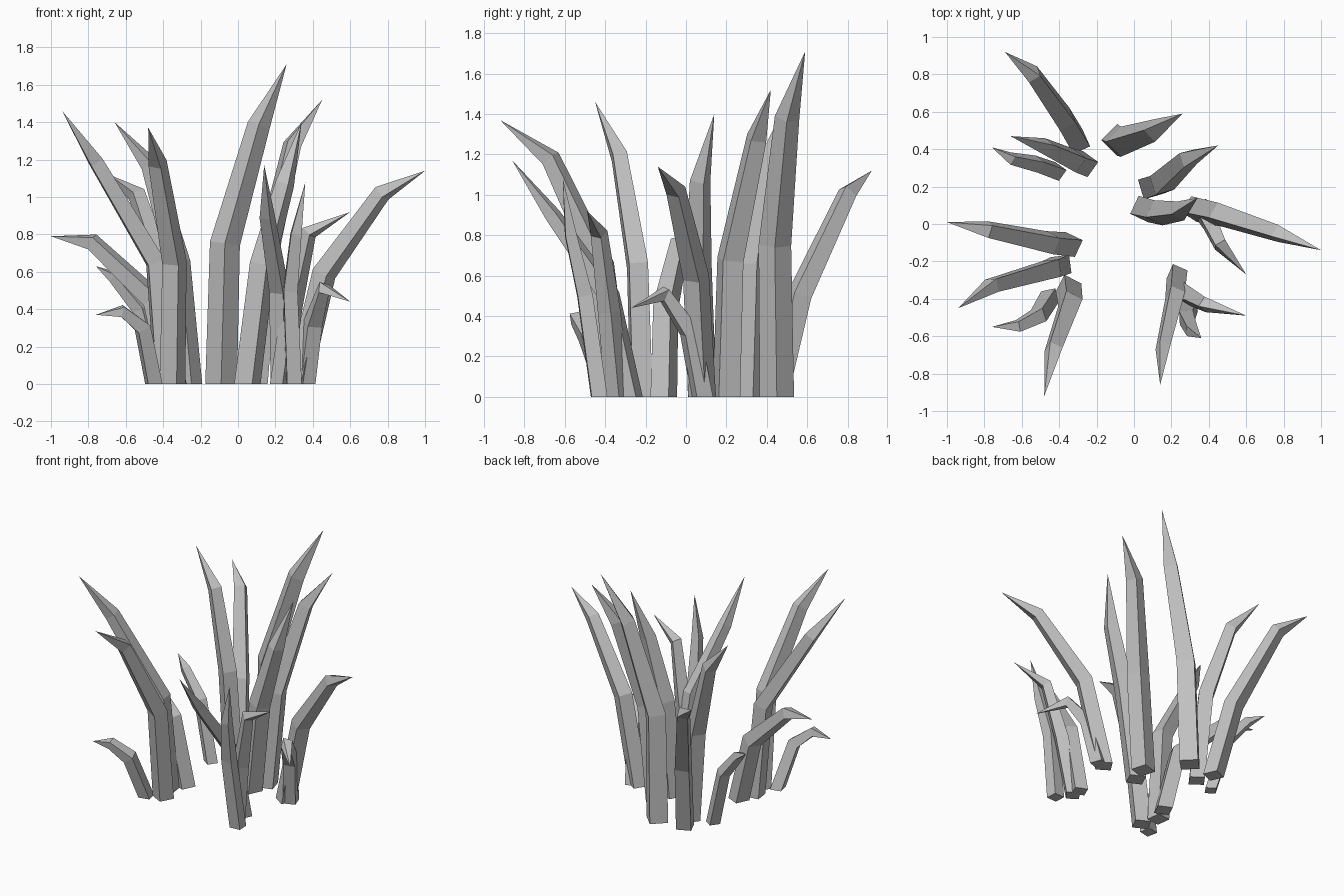
import bpy
import math
from mathutils import Vector

default_cube = bpy.data.objects.get("Cube")
if default_cube:
    bpy.data.objects.remove(default_cube, do_unlink=True)

# One plain grey for the whole plant
GREY = (.53, .53, .53, 1)
leaf_grey = bpy.data.materials.new("leaf_grey")
leaf_grey.use_nodes = True
leaf_grey.diffuse_color = GREY
shader = leaf_grey.node_tree.nodes["Principled BSDF"]
shader.inputs["Base Color"].default_value = GREY
shader.inputs["Roughness"].default_value = .9

SIDES = 4
TAPER = (1, .95, .72)          # width at foot, knee and shoulder


def blade(name, radius, foot, knee, shoulder, tip, roll=30):
    """Four-sided stalk that bends twice and closes in a point."""
    path = [Vector((*foot, 0)), Vector(knee), Vector(shoulder), Vector(tip)]
    lean = path[-1] - path[0]
    across = Vector((-lean.y, lean.x, 0)).normalized()

    verts = []
    for i, scale in enumerate(TAPER):
        # Foot is cut level; the other rings are mitred to the bend
        if i == 0:
            along = Vector((0, 0, 1))
        else:
            before = (path[i] - path[i - 1]).normalized()
            after = (path[i + 1] - path[i]).normalized()
            along = (before + after).normalized()
        side = (across - along * across.dot(along)).normalized()
        up = along.cross(side)
        for k in range(SIDES):
            angle = math.radians(roll) + math.tau * k / SIDES
            offset = side * math.cos(angle) + up * math.sin(angle)
            verts.append(path[i] + offset * radius * scale)
    point = len(verts)
    verts.append(path[-1])

    # Bottom cap, wall quads, then the pointed end
    faces = [tuple(reversed(range(SIDES)))]
    for i in range(len(TAPER)):
        for k in range(SIDES):
            a = i * SIDES + k
            b = i * SIDES + (k + 1) % SIDES
            if i < len(TAPER) - 1:
                faces.append((a, b, b + SIDES, a + SIDES))
            else:
                faces.append((a, b, point))

    mesh = bpy.data.meshes.new(name)
    mesh.from_pydata(verts, [], faces)
    mesh.materials.append(leaf_grey)
    mesh.update()
    obj = bpy.data.objects.new(name, mesh)
    bpy.context.collection.objects.link(obj)
    return obj


# Tall blades
blade("tall_blade_back", .085,
      (-.09, .45), (-.07, .44, .75), (.11, .5, 1.38), (.26, .59, 1.71), roll=68)
blade("tall_blade_back_left", .078,
      (.09, .2), (.15, .22, .68), (.29, .35, 1.28), (.45, .42, 1.52))
blade("tall_blade_centre", .075,
      (.05, .08), (.13, .06, .64), (.25, .07, 1.07), (.34, .14, 1.4), roll=8)
blade("tall_blade_front_right", .072,
      (-.35, -.34), (-.34, -.42, .65), (-.43, -.67, 1.18), (-.48, -.92, 1.37))
blade("tall_blade_right", .07,
      (-.39, -.22), (-.44, -.24, .65), (-.76, -.33, 1.19), (-.94, -.45, 1.46))
blade("tall_blade_back_right", .07,
      (-.26, .32), (-.32, .34, .65), (-.47, .41, 1.17), (-.66, .47, 1.4))

# Middle blades
blade("middle_blade_left", .07,
      (.32, .08), (.46, .05, .59), (.77, -.05, 1.02), (1, -.14, 1.14))
blade("middle_blade_back_right", .07,
      (-.3, .44), (-.37, .56, .5), (-.54, .8, 1.01), (-.69, .92, 1.12))
blade("middle_blade_front", .06,
      (.23, -.27), (.22, -.38, .5), (.155, -.66, .9), (.14, -.86, 1.17))
blade("middle_blade_front_left", .055,
      (.3, -.43), (.28, -.5, .5), (.31, -.57, .8), (.36, -.61, 1.08))
blade("middle_blade_right", .07,
      (-.34, -.11), (-.45, -.1, .45), (-.78, -.03, .76), (-1, .01, .79))

# Short drooping blades
blade("short_blade_front_left", .06,
      (.23, -.34), (.29, -.38, .42), (.38, -.43, .81), (.6, -.49, .92))
blade("short_blade_left", .06,
      (.36, .08), (.4, .02, .32), (.46, -.11, .51), (.6, -.27, .44))
blade("short_blade_front_right", .055,
      (-.45, -.39), (-.51, -.49, .3), (-.62, -.545, .39), (-.76, -.55, .37))
blade("short_blade_back_right", .05,
      (-.41, .28), (-.52, .32, .4), (-.66, .35, .57), (-.76, .41, .63))
